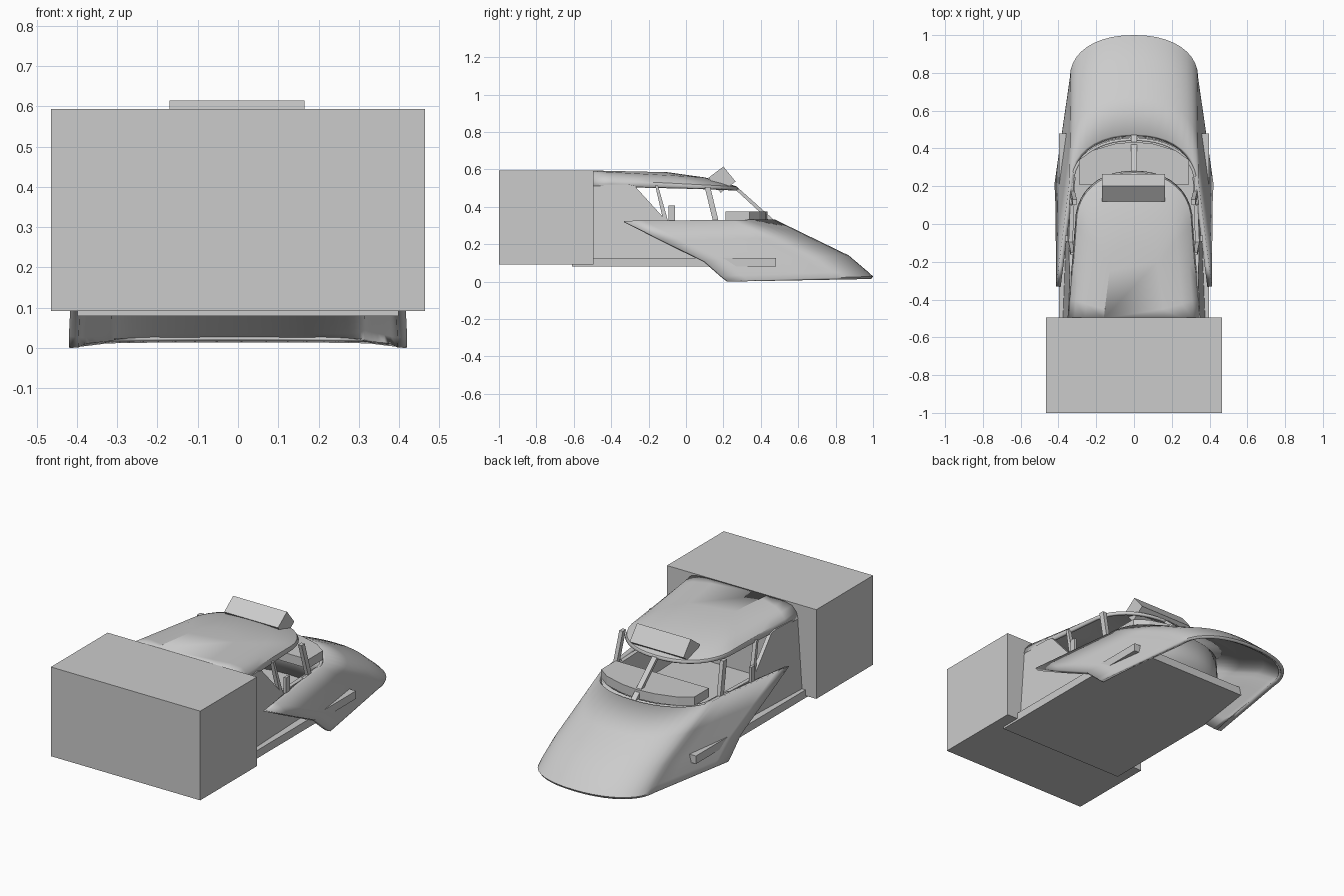
import bpy, bmesh, math

if "Cube" in bpy.data.objects:
    bpy.data.objects.remove(bpy.data.objects["Cube"])


def make(name, verts, faces, smooth=False, thickness=0, recalc=True):
    me = bpy.data.meshes.new(name)
    me.from_pydata(verts, [], faces)
    if recalc:
        bm = bmesh.new()
        bm.from_mesh(me)
        bmesh.ops.recalc_face_normals(bm, faces=bm.faces)
        bm.to_mesh(me)
        bm.free()
    ob = bpy.data.objects.new(name, me)
    bpy.context.collection.objects.link(ob)
    if thickness:
        m = ob.modifiers.new("thickness", 'SOLIDIFY')
        m.thickness, m.offset = thickness, -1
    if smooth:
        bpy.ops.object.select_all(action='DESELECT')
        ob.select_set(True)
        bpy.context.view_layer.objects.active = ob
        bpy.ops.object.shade_smooth_by_angle(angle=math.radians(30))
    return ob


def prism(name, pts, off):
    """Extrude a 3D outline along a vector."""
    n = len(pts)
    verts = list(pts) + [tuple(a + b for a, b in zip(p, off)) for p in pts]
    faces = [tuple(range(n)), tuple(range(2 * n - 1, n - 1, -1))]
    faces += [(i, (i + 1) % n, n + (i + 1) % n, n + i) for i in range(n)]
    return make(name, verts, faces)


def box(name, x0, x1, y0, y1, z0, z1):
    return prism(name, [(x0, y0, z0), (x1, y0, z0), (x1, y1, z0), (x0, y1, z0)], (0, 0, z1 - z0))


def u_row(w0, y0, w1, y1, yf, z0, z1, power=2.2, sides=5, arc=10):
    """U-shaped plan curve: straight flank, then a rounded front."""
    half = []
    for i in range(sides):
        t = i / sides
        half.append((w0 + (w1 - w0) * t, y0 + (y1 - y0) * t))
    for i in range(arc + 1):
        a = math.pi / 2 * i / arc
        half.append((w1 * max(math.cos(a), 0) ** (2 / power),
                     y1 + (yf - y1) * math.sin(a) ** (2 / power)))
    pts = [(x, y, z0 + (z1 - z0) * (y - y0) / (yf - y0)) for x, y in half]
    left = [(-x, y, z) for x, y, z in pts]
    return left + pts[-2::-1]


def loft(name, rows, thickness, cap=False):
    n = len(rows[0])
    verts = [v for r in rows for v in r]
    faces = [(r * n + i, r * n + i + 1, (r + 1) * n + i + 1, (r + 1) * n + i)
             for r in range(len(rows) - 1) for i in range(n - 1)]
    if cap:
        faces.append(tuple(range(n - 1, -1, -1)))
    return make(name, verts, faces, True, thickness, False)


# Rear compartment and floor
box("rear_box", -.465, .465, -1, -.495, .092, .594)
box("floor", -.398, .398, -.61, .48, .08, .125)

# Nose shell with swept wings
loft("nose_shell", [
    u_row(.412, -.33, .345, .2, .475, .325, .332),
    u_row(.414, -.12, .342, .4, .67, .218, .237),
    u_row(.416, .10, .338, .61, .87, .11, .14),
    u_row(.42, .19, .34, .74, .97, .03, .055),
    u_row(.42, .22, .34, .77, 1.0, .003, .028),
    u_row(.418, .225, .337, .765, .99, .0, .014),
], .025)

# Roof shell
loft("roof", [
    u_row(.16, -.5, .13, -.25, -.1, .594, .585),
    u_row(.26, -.5, .23, -.12, .10, .591, .557),
    u_row(.315, -.5, .28, -.03, .22, .578, .525),
    u_row(.342, -.5, .305, .0, .272, .548, .508),
    u_row(.352, -.5, .312, .0, .282, .512, .495),
], .014, cap=True)

# Curved bulkhead under the windscreen
loft("front_bulkhead", [u_row(.342, .1, .335, .2, .455, .326, .328),
                        u_row(.352, .1, .345, .2, .46, .12, .12)], .015)


def wall_x(y, z):
    return .378 - .07 * (z - .1) - .04 * (y + .5)


# Side walls and window pillars, on the leaning wall plane
side_parts = {
    "side_wall": [(-.5, .1), (-.5, .52), (-.31, .52), (-.275, .512), (-.105, .325),
                  (.25, .325), (.25, .11)],
    "rear_pillar": [(-.165, .515), (-.15, .515), (-.095, .32), (-.12, .32)],
    "front_pillar": [(.10, .505), (.13, .505), (.175, .32), (.145, .32)],
}
for s, side in ((-1, "left"), (1, "right")):
    for name, prof in side_parts.items():
        prism(f"{side}_{name}", [(s * wall_x(y, z), y, z) for y, z in prof], (-s * .022, 0, 0))
    xs = sorted((s * .35, s * .365))
    box(f"{side}_window_block", xs[0], xs[1], -.093, -.06, .31, .408)

# Windscreen centre post
prism("windscreen_post", [(-.015, .255, .5), (-.015, .28, .5), (-.015, .47, .33), (-.015, .44, .33)],
      (.03, 0, 0))

# Dashboard
dash = [(-.29, .21), (.29, .21), (.29, .34), (.22, .39), (.1, .425), (0, .435),
        (-.1, .425), (-.22, .39), (-.29, .34)]
prism("dashboard", [(x, y, .325) for x, y in dash], (0, 0, .05))

# Tilted display box on the roof edge
prism("roof_display", [(-.17, .12, .555), (-.17, .2, .615), (-.17, .265, .535), (-.17, .185, .475)],
      (.335, 0, 0))
